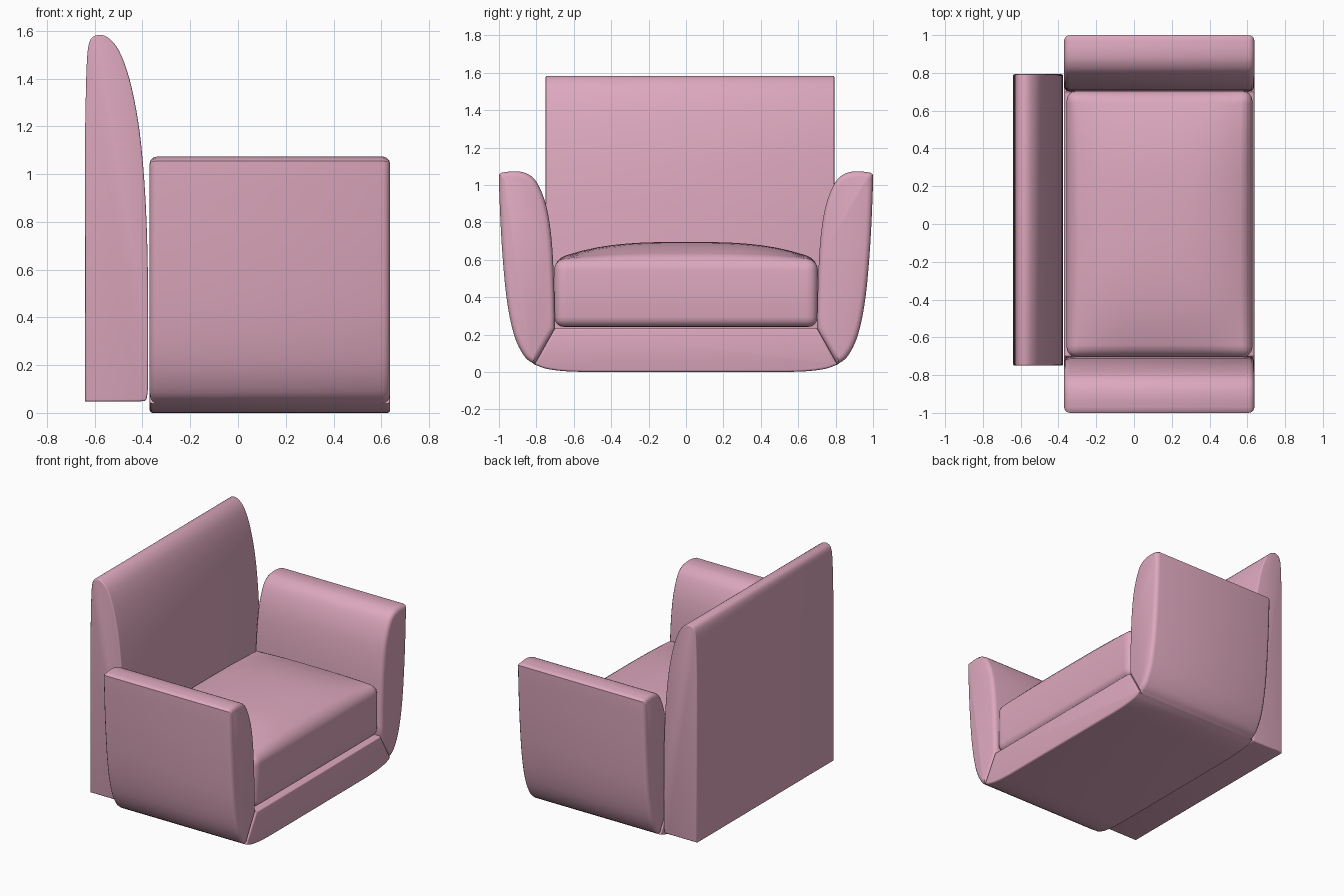
import bpy, bmesh
from mathutils import Vector

if "Cube" in bpy.data.objects:
    bpy.data.objects.remove(bpy.data.objects["Cube"])

mat = bpy.data.materials.new("pink_fabric")
mat.diffuse_color = (0.72, 0.39, 0.51, 1)
mat.use_nodes = True
mat.node_tree.nodes["Principled BSDF"].inputs["Base Color"].default_value = mat.diffuse_color


def spline(pts, n=4):
    """Smooth curve passing through the given 2D points."""
    p = [Vector(q) for q in pts]
    p = [2 * p[0] - p[1]] + p + [2 * p[-1] - p[-2]]
    out = []
    for a, b, c, d in zip(p, p[1:], p[2:], p[3:]):
        for i in range(n):
            t = i / n
            out.append(0.5 * (2 * b + (c - a) * t + (2 * a - 5 * b + 4 * c - d) * t * t
                              + (3 * b - a - 3 * c + d) * t ** 3))
    return [tuple(v) for v in out] + [tuple(p[-2])]


def finish(name, bm):
    bmesh.ops.recalc_face_normals(bm, faces=bm.faces)
    me = bpy.data.meshes.new(name)
    bm.to_mesh(me)
    bm.free()
    ob = bpy.data.objects.new(name, me)
    bpy.context.collection.objects.link(ob)
    me.materials.append(mat)
    bpy.ops.object.select_all(action='DESELECT')
    ob.select_set(True)
    bpy.context.view_layer.objects.active = ob
    bpy.ops.object.shade_smooth_by_angle(angle=0.6)
    return ob


def slab(name, profile, lo, hi, axis, round_by):
    """Extrude a profile along x or y and round the rims of both ends."""
    bm = bmesh.new()
    place = (lambda a, b, s: (s, a, b)) if axis == 'x' else (lambda a, b, s: (a, s, b))
    ends = [[bm.verts.new(place(a, b, s)) for a, b in profile] for s in (lo, hi)]
    caps = [bm.faces.new(e) for e in ends]
    n = len(profile)
    for i in range(n):
        j = (i + 1) % n
        bm.faces.new((ends[0][i], ends[0][j], ends[1][j], ends[1][i]))
    bmesh.ops.recalc_face_normals(bm, faces=bm.faces)
    rims = [e for c in caps for e in c.edges]
    bmesh.ops.bevel(bm, geom=rims, offset=round_by, segments=3, profile=0.5,
                    affect='EDGES', clamp_overlap=False)
    return finish(name, bm)


X0, X1 = -0.37, 0.637

# Arms: curved outer side, rounded top, mitred into the base
outer = spline([(0.81, 0.04), (0.865, 0.085), (0.92, 0.20), (0.96, 0.40),
                (0.985, 0.68), (0.998, 0.95), (1.0, 1.055)])
inner = spline([(0.985, 1.066), (0.915, 1.073), (0.85, 1.06), (0.795, 1.01),
                (0.745, 0.88), (0.718, 0.70), (0.706, 0.48), (0.70, 0.235)])
for side, s in (("right", 1), ("left", -1)):
    slab(side + "_arm", [(s * a, b) for a, b in outer + inner], X0, X1, 'x', 0.03)

# Base between the arms
half = spline([(0.81, 0.04), (0.75, 0.018), (0.66, 0.005), (0.55, 0.0)])
base = [(0.70, 0.235)] + half + [(-a, b) for a, b in reversed(half)] + [(-0.70, 0.235)]
slab("base", base, X0, X1, 'x', 0.012)

# Backrest: flat behind, sweeping forward towards the bottom
back = [(-0.64, 0.048)] + spline([(-0.41, 0.048), (-0.385, 0.055), (-0.377, 0.10)]) + \
    spline([(-0.376, 0.30), (-0.377, 0.55), (-0.383, 0.80), (-0.396, 1.02),
            (-0.418, 1.22), (-0.455, 1.40), (-0.50, 1.52), (-0.55, 1.575),
            (-0.595, 1.581), (-0.623, 1.55), (-0.634, 1.45), (-0.64, 1.20)])
slab("backrest", back, -0.75, 0.793, 'y', 0.008)

# Seat cushion: rounded box with a crowned top
bm = bmesh.new()
bmesh.ops.create_cube(bm, size=1)
for v in bm.verts:
    v.co = (v.co.x * 0.985, v.co.y * 1.41, v.co.z * 0.36)
bmesh.ops.bevel(bm, geom=bm.edges[:], offset=0.055, segments=4, profile=0.5, affect='EDGES')
for k in range(-8, 9):
    for size, normal in ((0.86, (1, 0, 0)), (1.28, (0, 1, 0))):
        bmesh.ops.bisect_plane(bm, geom=bm.verts[:] + bm.edges[:] + bm.faces[:],
                               plane_co=Vector(normal) * size * k / 16, plane_no=normal)
for v in bm.verts:
    u, w, h = abs(v.co.x) / 0.493, abs(v.co.y) / 0.705, v.co.z / 0.36 + 0.5
    v.co.z += 0.095 * max(0, 1 - u ** 3) * max(0, 1 - w ** 3) * h ** 2
    v.co += Vector((0.135, 0, 0.42))
finish("seat_cushion", bm)
